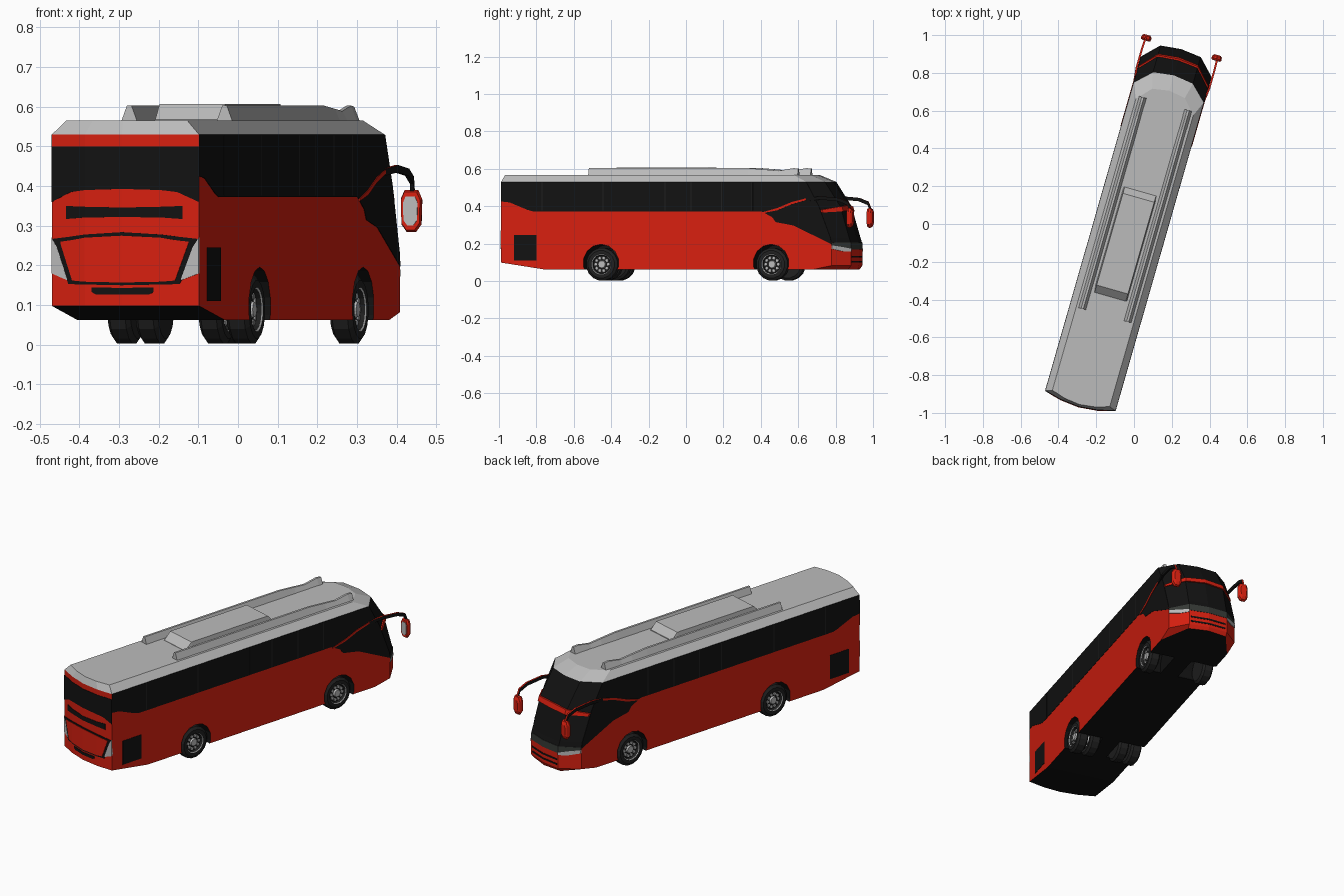
import bpy, bmesh
from math import sin, cos, pi, radians
from mathutils import Matrix

if "Cube" in bpy.data.objects:
    bpy.data.objects.remove(bpy.data.objects["Cube"])

# The bus is built along +y (u = sideways, v = forward), then turned 16 degrees
TURN = Matrix.Translation((-0.0144, 0.004, 0)) @ Matrix.Rotation(radians(-16), 4, 'Z')
HW = 0.193


def material(name, rgb):
    m = bpy.data.materials.new(name)
    m.diffuse_color = (*rgb, 1)
    m.use_nodes = True
    m.node_tree.nodes["Principled BSDF"].inputs["Base Color"].default_value = m.diffuse_color
    return m


RED = material("red_paint", (0.68, 0.014, 0.005))
BLACK = material("black_glass", (0.006, 0.006, 0.006))
GREY = material("light_grey", (0.5, 0.5, 0.5))
TYRE = material("tyre_rubber", (0.015, 0.015, 0.015))
TRIM = material("dark_trim", (0.035, 0.04, 0.035))


def loft(name, rings, mats, pick=lambda row, col: 0):
    """Skin a list of equal-length closed rings and cap both ends."""
    bm = bmesh.new()
    vs = [[bm.verts.new(p) for p in ring] for ring in rings]
    n = len(rings[0])
    for r in range(len(rings) - 1):
        for c in range(n):
            d = (c + 1) % n
            f = bm.faces.new((vs[r][c], vs[r][d], vs[r + 1][d], vs[r + 1][c]))
            f.material_index = pick(r, c)
    for ring, row in ((vs[0], -1), (vs[-1], len(rings) - 1)):
        bm.faces.new(ring).material_index = pick(row, 0)
    bmesh.ops.recalc_face_normals(bm, faces=bm.faces)
    me = bpy.data.meshes.new(name)
    bm.to_mesh(me)
    bm.free()
    for m in mats:
        me.materials.append(m)
    ob = bpy.data.objects.new(name, me)
    bpy.context.collection.objects.link(ob)
    ob.matrix_world = TURN
    return ob


def lerp(table, x):
    for (x0, y0), (x1, y1) in zip(table, table[1:]):
        if x <= x1:
            break
    t = min(max((x - x0) / (x1 - x0), 0), 1)
    return y0 + (y1 - y0) * t


# Front shape: z, then v at the corner, at u = 0.11 and at the centre
FRONT = [(0.082, 0.86, 0.945, 0.957), (0.20, 0.86, 0.945, 0.957), (0.23, 0.855, 0.935, 0.946),
         (0.40, 0.79, 0.885, 0.90), (0.53, 0.72, 0.80, 0.815)]


def front_v(u, z):
    c, m, f = (lerp([(row[0], row[k]) for row in FRONT], z) for k in (1, 2, 3))
    return lerp([(0, f), (0.11, m), (HW, c)], abs(u))


def rear_v(u, z):
    return lerp([(0, -1.01), (0.1, -1.0), (HW, -0.977)], abs(u))


def ring(c, m, f, z, rear=(-0.977, -1.0, -1.01), zr=None, w=HW):
    zr = zr or z
    k = w / HW
    a, b = 0.11 * k, 0.1 * k
    return [(w, c, z), (a, m, z), (0, f, z), (-a, m, z), (-w, c, z), (-w, rear[0], zr),
            (-b, rear[1], zr), (0, rear[2], zr), (b, rear[1], zr), (w, rear[0], zr)]


# Body shell with glass front, grey roof and black belly
rings = [ring(0.76, 0.93, 0.95, 0.062, (-0.74,) * 3)]
rings += [ring(c, m, f, z, zr=0.098 if z < 0.1 else None) for z, c, m, f in FRONT]
rings += [ring(0.64, 0.715, 0.73, 0.566, (-0.965, -0.988, -0.998), w=0.158)]


def body_mat(row, col):
    if row >= 5:
        return 2
    if row == -1 or (row == 0 and 5 <= col <= 8) or (2 <= row <= 4 and col <= 3):
        return 1
    return 0


body = loft("body", rings, [RED, BLACK, GREY], body_mat)


def disc(u, v, z, r, n):
    return [(u, v + r * cos(2 * pi * (i + .5) / n), z + r * sin(2 * pi * (i + .5) / n)) for i in range(n)]


# Wheel arches cut out of the body
for s in (-1, 1):
    for v in (-0.422, 0.524):
        cut = loft("arch_cutter", [disc(s * 0.05, v, 0.097, 0.099, 14), disc(s * 0.25, v, 0.097, 0.099, 14)],
                   [RED, BLACK, GREY], lambda r, c: 1)
        cut.hide_render = True
        cut.hide_viewport = True
        mod = body.modifiers.new("arch", 'BOOLEAN')
        mod.operation, mod.solver, mod.object = 'DIFFERENCE', 'EXACT', cut

# Wheels, doubled at the rear
TYRE_PROFILE = [(-0.03, 0.05), (-0.03, 0.074), (-0.02, 0.088), (0.02, 0.088), (0.03, 0.074),
                (0.03, 0.056), (0.027, 0.052), (0.014, 0.047), (0.014, 0.022), (0.024, 0.019), (0.024, 0.002)]


def wheel(name, s, u, v):
    loft(name, [disc(s * (u + du), v, 0.089, r, 16) for du, r in TYRE_PROFILE], [TYRE, GREY],
         lambda r, c: 1 if r in (5, 8, 9, 10) else 0)
    for i in range(10):
        a = 2 * pi * i / 10
        y, z = v + 0.035 * cos(a), 0.089 + 0.035 * sin(a)
        loft(name + "_spoke", [disc(s * (u + d), y, z, 0.008, 6) for d in (0.012, 0.019)], [GREY])


for s, side in ((-1, "left"), (1, "right")):
    wheel(side + "_front_wheel", s, 0.156, 0.524)
    wheel(side + "_rear_wheel", s, 0.156, -0.422)
    wheel(side + "_rear_inner_wheel", s, 0.083, -0.422)


def side_panel(name, s, outline, mat, out=0.0015):
    loft(name, [[(s * u, v, z) for v, z in outline] for u in (HW - 0.004, HW + out)], [mat])


def box(v0, v1, z0, z1):
    return [(v0, z0), (v1, z0), (v1, z1), (v0, z1)]


# Side glazing with the dropped cab window, pillars, vents and mirrors
GLASS = [(-0.977, 0.425), (-0.93, 0.42), (-0.83, 0.38), (-0.80, 0.372), (0.47, 0.372), (0.53, 0.342),
         (0.55, 0.315), (0.65, 0.296), (0.86, 0.197), (0.855, 0.23), (0.79, 0.40), (0.72, 0.53), (-0.977, 0.53)]
SWOOSH = [(0.48, 0.362), (0.56, 0.378), (0.64, 0.41), (0.72, 0.432), (0.72, 0.442), (0.64, 0.422),
          (0.56, 0.39), (0.48, 0.368)]
ARM = [(0.188, 0.69, 0.432), (0.2, 0.80, 0.444), (0.2, 0.90, 0.435), (0.198, 0.95, 0.415), (0.196, 0.965, 0.38)]
MIRROR = [(-0.012, -0.054), (0.012, -0.054), (0.026, -0.035), (0.028, 0.03), (0.018, 0.052),
          (-0.018, 0.052), (-0.028, 0.03), (-0.026, -0.035)]
for s, side in ((-1, "left"), (1, "right")):
    side_panel(side + "_side_windows", s, GLASS, BLACK)
    for v in (-0.75, -0.41, -0.065, 0.08, 0.25, 0.42):
        side_panel(side + "_window_pillar", s, box(v - 0.003, v + 0.003, 0.376, 0.528), TYRE, 0.002)
    side_panel(side + "_vent", s, box(-0.906, -0.781, 0.11, 0.245), BLACK)
    side_panel(side + "_swoosh", s, SWOOSH, RED, 0.004)
    loft(side + "_mirror_arm", [[(s * (u + a), v + b, z + c) for a, b, c in
         ((-0.005, 0, -0.009), (0.005, 0, -0.009), (0.005, 0.004, 0.009), (-0.005, 0.004, 0.009))]
        for u, v, z in ARM], [BLACK, RED], lambda r, c: 1 if c == 2 else 0)
    shell = [(0.952, 0.9), (0.962, 1.0), (0.974, 0.9), (0.982, 0.6)]
    loft(side + "_mirror", [[(s * (0.194 + k * a), v, 0.338 + k * b) for a, b in MIRROR] for v, k in shell], [RED])
    loft(side + "_mirror_glass", [[(s * (0.194 + k * a), v, 0.338 + k * b) for a, b in MIRROR]
                                  for v, k in ((0.950, 0.68), (0.956, 0.68))], [GREY])


def strip(name, surf, half, mat, out=0.002, mirror=True):
    """Thin panel hugging an end wall; half lists (u, z low, z high) outward from the centre."""
    sections = [(-u, a, b) for u, a, b in reversed(half) if u > 0] + half if mirror else half
    d = 1 if surf is front_v else -1
    loft(name, [[(u, surf(u, a) + d * out, a), (u, surf(u, b) + d * out, b),
                 (u, surf(u, b) - d * 0.006, b), (u, surf(u, a) - d * 0.006, a)] for u, a, b in sections], [mat])


# Rear end: window, slots, framed hatch and lamps
strip("rear_window", rear_v, [(0, 0.393, 0.5), (0.1, 0.39, 0.5), (0.14, 0.385, 0.5), (HW, 0.36, 0.5)], BLACK)
strip("rear_upper_slot", rear_v, [(0, 0.322, 0.346), (0.1, 0.321, 0.348), (0.153, 0.317, 0.35)], BLACK)
strip("hatch_frame", rear_v, [(0, 0.15, 0.284), (0.1, 0.152, 0.278), (0.146, 0.153, 0.272), (0.19, 0.262, 0.267)], BLACK)
strip("hatch", rear_v, [(0, 0.157, 0.275), (0.1, 0.159, 0.27), (0.135, 0.162, 0.264), (0.168, 0.256, 0.26)], RED, 0.004)
strip("rear_lower_slot", rear_v, [(0, 0.127, 0.143), (0.07, 0.127, 0.145), (0.081, 0.133, 0.145)], BLACK)
for s, side in ((-1, "left"), (1, "right")):
    strip(side + "_tail_lamp", rear_v, [(s * 0.150, 0.163, 0.168), (s * 0.178, 0.174, 0.246), (s * HW, 0.18, 0.27)],
          GREY, 0.003, False)
    strip(side + "_headlamp", front_v, [(s * 0.11, 0.157, 0.172), (s * 0.15, 0.159, 0.182), (s * HW, 0.172, 0.19)],
          GREY, 0.004, False)

# Front end: brow, lower band and grille slots
strip("windscreen_brow", front_v, [(0, 0.378, 0.406), (0.11, 0.372, 0.398), (0.192, 0.366, 0.38)], RED, 0.009)
strip("front_band", front_v, [(0, 0.168, 0.206), (0.11, 0.168, 0.206), (HW, 0.18, 0.204)], TRIM)
for z in (0.098, 0.125):
    strip("grille_slot", front_v, [(0, z, z + 0.009), (0.1, z, z + 0.009)], BLACK)

# Roof rails and air-conditioning unit
for s, side in ((-1, "left"), (1, "right")):
    loft(side + "_roof_rail", [[(s * 0.103, v, 0.56), (s * 0.147, v, 0.56), (s * 0.131, v, z), (s * 0.119, v, z)]
         for v, z in ((-0.507, 0.603), (0.38, 0.603), (0.48, 0.595), (0.55, 0.589), (0.63, 0.603), (0.658, 0.6))], [GREY])
loft("roof_unit", [[(-w, v, 0.56), (w, v, 0.56), (w - 0.006, v, z), (0.006 - w, v, z)]
     for v, z, w in ((-0.405, 0.568, 0.092), (-0.365, 0.607, 0.092), (0.14, 0.607, 0.092), (0.175, 0.57, 0.092))], [GREY])
